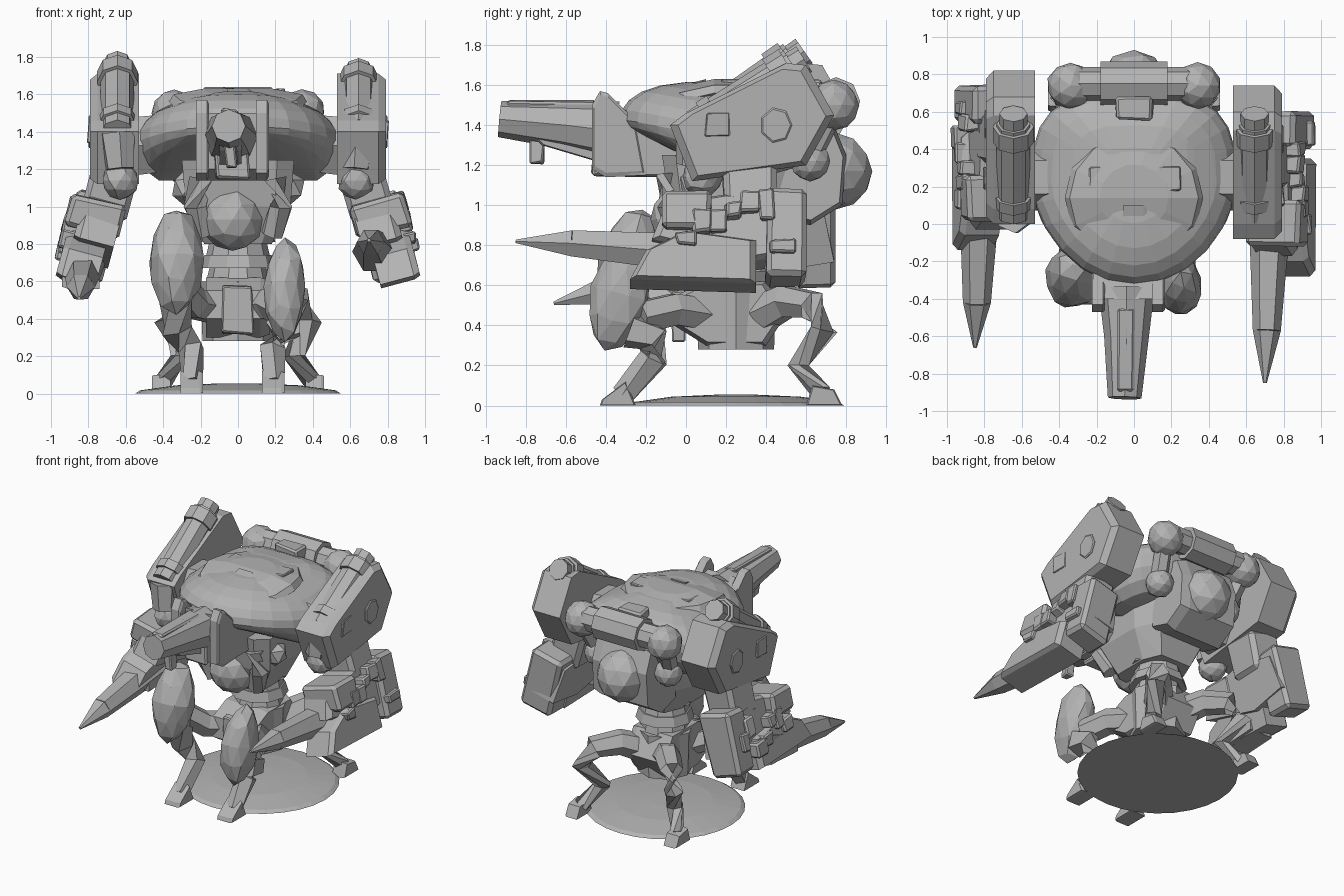
import bpy, bmesh, math, random
from mathutils import Vector, Matrix

random.seed(4)
if "Cube" in bpy.data.objects:
    bpy.data.objects.remove(bpy.data.objects["Cube"])

shade = (.45, .45, .45, 1)
grey = bpy.data.materials.new("plain grey")
grey.use_nodes = True
grey.diffuse_color = shade
grey.node_tree.nodes["Principled BSDF"].inputs["Base Color"].default_value = shade
SIDES = {"left": 1, "right": -1}


def finish(name, bm, place=Matrix()):
    bm.transform(place)
    bmesh.ops.recalc_face_normals(bm, faces=bm.faces)
    mesh = bpy.data.meshes.new(name)
    bm.to_mesh(mesh)
    bm.free()
    mesh.materials.append(grey)
    part = bpy.data.objects.new(name, mesh)
    bpy.context.collection.objects.link(part)


def circle(count):
    return [(math.cos(math.tau * k / count), math.sin(math.tau * k / count)) for k in range(count)]


def hull(name, points, place=Matrix()):
    """Convex faceted solid around points."""
    bm = bmesh.new()
    for point in points:
        bm.verts.new(point)
    result = bmesh.ops.convex_hull(bm, input=bm.verts)
    inner = [item for item in result["geom_interior"] if isinstance(item, bmesh.types.BMVert)]
    bmesh.ops.delete(bm, geom=inner, context="VERTS")
    finish(name, bm, place)


def slab(name, inner, outer, profile, place=Matrix()):
    """Side profile (y, z) spanning inner to outer x, with a chamfered outer face."""
    middle = sum((Vector(p) for p in profile), Vector((0, 0))) / len(profile)
    shoulder = inner + (outer - inner) * .85
    points = []
    for p in profile:
        small = middle.lerp(Vector(p), .9)
        points += [(inner, *p), (shoulder, *p), (outer, *small)]
    hull(name, points, place)


def block(name, centre, size, place=Matrix(), wobble=.01):
    """Chamfered, slightly irregular box."""
    bm = bmesh.new()
    bmesh.ops.create_cube(bm, size=1)
    for v in bm.verts:
        v.co = Vector(c + s * a + random.uniform(-wobble, wobble) for c, s, a in zip(centre, size, v.co))
    bmesh.ops.bevel(bm, geom=bm.edges[:], offset=min(size) / 8, segments=1, affect="EDGES")
    finish(name, bm, place)


def ball(name, centre, radius, scale=(1, 1, 1), wobble=.03, detail=2, place=Matrix()):
    bm = bmesh.new()
    bmesh.ops.create_icosphere(bm, subdivisions=detail, radius=radius)
    for v in bm.verts:
        bump = random.uniform(1 - wobble, 1 + wobble)
        v.co = Vector(c + s * a * bump for c, s, a in zip(centre, scale, v.co))
    finish(name, bm, place)


def limb(name, path, start, end, sides=6):
    """Faceted tube along path whose radius goes from start to end."""
    bm = bmesh.new()
    points = [Vector(p) for p in path]
    last = len(points) - 1
    rings = []
    for i, point in enumerate(points):
        along = points[min(i + 1, last)] - points[max(i - 1, 0)]
        turn = along.to_track_quat("Z", "Y")
        radius = start + (end - start) * i / last
        rings.append([bm.verts.new(point + turn @ Vector((a * radius, b * radius, 0))) for a, b in circle(sides)])
    for low, high in zip(rings, rings[1:]):
        for k in range(sides):
            bm.faces.new((low[k - 1], low[k], high[k], high[k - 1]))
    bm.faces.new(rings[0])
    bm.faces.new(rings[-1])
    finish(name, bm)


# Ground base: low round dome
base = [(.55 * a * s, .25 + .54 * b * s, .055 * math.sqrt(1 - s * s))
        for s in (1, .95, .6, .2) for a, b in circle(28)]
hull("ground_base", base)

# Carapace: pointed front with a raised lip, square back, drooping sides
shell = []
for step in range(9):
    angle = math.radians(-50 + 16 * step)
    spread = math.cos(angle) ** .6
    for a, b in circle(24):
        droop = .08 * abs(a) ** 3
        if b > 0:
            a, b, depth = math.copysign(abs(a) ** .6, a), b ** .7 * .88, .3
        else:
            b, depth = -abs(b) ** 1.2, .3 - .2 * abs(b)
        rise = .19 if angle > 0 else depth
        shell.append((.55 * a * spread, .22 + .55 * b * spread, 1.43 + rise * math.sin(angle) - droop * spread))
hull("carapace", shell)

# Raised oval on the dome with a front ridge and two hatches
plate = [(.37 * a * s, .14 + .36 * b * s, z + min(b, 0) * s * .08)
         for s, z in ((1, 1.56), (.93, 1.6), (.5, 1.63)) for a, b in circle(14)]
hull("carapace_top_plate", plate)
slab("carapace_front_ridge", -.06, .07, [(-.33, 1.43), (-.3, 1.48), (-.1, 1.58), (.1, 1.63), (.1, 1.5)])
for side, sx in SIDES.items():
    block(side + "_carapace_hatch", (sx * .17, .24, 1.6), (.15, .13, .05))
    limb(side + "_shoulder_beam", [(sx * .2, .25, 1.36), (sx * .58, .25, 1.32)], .17, .18)

# Torso, belly and ribbed waist
torso = [(x * w, .22 + y * d, z) for z, w, d in ((1.25, .3, .34), (1, .28, .3), (.8, .18, .22))
         for x, y in ((-1, -.8), (-.7, -1), (.7, -1), (1, -.8), (1, .4), (.7, 1), (-.7, 1), (-1, .4))]
hull("torso", torso)
ball("belly_ball", (-.03, -.01, .93), .17, wobble=.02)
for side, sx in SIDES.items():
    ball(side + "_rib_joint", (sx * .27, .05, 1.1), .1, wobble=.1, detail=1)
    limb(side + "_belly_hose", [(sx * .2, -.08, 1.15), (sx * .23, -.08, 1), (sx * .18, -.03, .85)], .07, .06)
for k in range(4):
    radius = .17 + .03 * (k % 2)
    limb("waist_ring", [(0, .25, .6 + .07 * k), (0, .25, .67 + .07 * k)], radius, radius * .9, 10)

# Pelvis
slab("pelvis", -.17, .17, [(-.06, .4), (-.05, .55), (.1, .62), (.4, .62), (.5, .45), (.4, .3), (.1, .3)])
limb("pelvis_drum", [(0, .25, .28), (0, .25, .6)], .19, .2, 8)
block("pelvis_front_plate", (0, -.04, .45), (.16, .06, .25))

# Head housing between two upright plates, with the nose cannon
slab("head_housing", -.22, .16, [(-.4, 1.5), (-.4, 1.2), (-.3, 1.14), (0, 1.14), (0, 1.4)])
for x in (-.19, .13):
    slab("head_side_plate", x - .035, x + .035,
         [(-.47, 1.18), (-.47, 1.5), (-.43, 1.57), (-.39, 1.56), (-.25, 1.42), (-.2, 1.15), (-.4, 1.14)])
limb("nose_cannon", [(-.04, -.35, 1.37), (-.04, -.6, 1.4), (-.05, -.93, 1.43)], .15, .09, 8)
block("nose_cannon_ridge", (-.05, -.68, 1.47), (.09, .44, .1))
slab("nose_cannon_keel", -.1, .02, [(-.8, 1.38), (-.72, 1.3), (-.45, 1.22), (-.45, 1.4)])
block("nose_cannon_grip", (-.04, -.75, 1.28), (.06, .08, .14))
block("chin", (-.03, -.42, 1.22), (.18, .1, .14))

# Back pack: box, round tank, cross pipe and side tanks
slab("back_box", -.23, .23, [(.45, 1.45), (.74, 1.4), (.8, 1.25), (.78, 1), (.62, .9), (.45, .95)])
ball("round_tank", (0, .74, 1.17), .19)
limb("cross_pipe", [(-.3, .75, 1.52), (.3, .75, 1.52)], .09, .09, 8)
limb("cross_pipe_sleeve", [(-.18, .75, 1.52), (.18, .75, 1.52)], .12, .12, 8)
block("pipe_clamp", (0, .62, 1.58), (.2, .12, .1))
for side, sx in SIDES.items():
    ball(side + "_pipe_end", (sx * .34, .74, 1.5), .125)
    ball(side + "_lower_tank", (sx * .29, .62, 1.22), .1)
    limb(side + "_pipe_strut", [(sx * .34, .72, 1.45), (sx * .3, .62, 1.25)], .06, .06)

# Shoulder pads carrying sloped tubes
pad = [(-.08, 1.4), (0, 1.46), (.5, 1.71), (.6, 1.7), (.74, 1.45), (.6, 1.2), (.2, 1.17), (.03, 1.12)]
for side, sx in SIDES.items():
    shift = Matrix.Translation((0, .04 - .04 * sx, 0))
    slab(side + "_shoulder_pad", sx * .53, sx * .79, pad, shift)
    block(side + "_pad_square_port", (sx * .78, .16, 1.4), (.04, .12, .11), shift)
    slab(side + "_pad_round_port", sx * .76, sx * .8, [(.45 + .08 * a, 1.4 + .09 * b) for a, b in circle(7)], shift)

    low, high = Vector((sx * .645, .05, 1.39)), Vector((sx * .645, .59, 1.75 - .02 * sx))

    def tube_piece(label, first, final, radius):
        limb(side + label, [low.lerp(high, first), low.lerp(high, final)], radius, radius, 8)

    tube_piece("_pad_tube", 0, .9, .09)
    tube_piece("_tube_collar", .1, .2, .105)
    tube_piece("_tube_head", .72, .87, .11)
    tube_piece("_tube_cap", .87, 1, .075)
    ball(side + "_elbow_ball", (sx * .63, .08, 1.14), .1, wobble=.06)
    limb(side + "_pad_strut", [low, (sx * .63, .03, 1.2)], .1, .08)

# Weapon arms, leaning outward towards the bottom
for side, sx in SIDES.items():
    pivot = Vector((.8, 0, .82))
    place = (Matrix.Diagonal((sx, 1, 1, 1)) @ Matrix.Translation(pivot + Vector((0, .07 - .07 * sx, 0)))
             @ Matrix.Rotation(math.radians(-15), 4, "Y") @ Matrix.Translation(-pivot))
    slab(side + "_arm_lower", .7, .92, [(-.28, .6), (-.2, .75), (0, .85), (.35, .8), (.35, .58)], place)
    slab(side + "_arm_middle", .66, .88, [(-.17, .82), (-.1, 1), (.2, 1.05), (.55, 1), (.6, .75), (.3, .7)], place)
    block(side + "_arm_rear_plate", (.8, .5, .84), (.25, .2, .46), place)
    block(side + "_arm_upper_link", (.76, .32, 1.1), (.24, .27, .28), place)
    block(side + "_arm_front_cover", (.8, 0, .95), (.3, .24, .18), place)
    for k in range(7):
        spot = (.9, .08 * k, random.uniform(.72, 1))
        block(side + "_arm_fitting", spot, (.1, random.uniform(.07, .14), random.uniform(.07, .16)), place)

# Gun blades: thick barrel, then a tapering spike
barrels = {"left": [(.73, .1, .76), (.72, -.2, .78), (.71, -.57, .81), (.7, -.85, .82)],
           "right": [(-.83, .3, .69), (-.83, -.05, .63), (-.84, -.42, .57), (-.85, -.66, .51)]}
for side, path in barrels.items():
    limb(side + "_gun_barrel", path[:3], .12, .075)
    limb(side + "_gun_spike", path[2:], .075, .01)
slab("right_gun_shroud", -.74, -.94, [(0, .56), (0, .72), (.35, .82), (.35, .58)])

# Front legs: tall knee guard, thigh, bent shin and pointed foot
knees = {"left": Vector((.25, -.33, .56)), "right": Vector((-.33, -.29, .71))}
for side, knee in knees.items():
    tilt = Matrix.Translation(knee) @ Matrix.Rotation(math.radians(-15), 4, "X")
    ball(side + "_knee_guard", (0, 0, 0), 1, (abs(knee.x) * .45, .15, .28), .08, 2, tilt)
    limb(side + "_front_thigh", [(knee.x * .3, .12, .45), (knee.x * .7, -.06, .48), knee + Vector((0, .1, -.12))], .09, .09)
    ankle = knee.x * .75
    limb(side + "_front_shin", [knee + Vector((0, .05, -.18)), (knee.x, -.17, .34), (ankle, -.16, .24), (ankle, -.32, .05)],
         .1, .06, 5)
    slab(side + "_front_foot", ankle - .06, ankle + .06, [(-.43, 0), (-.42, .03), (-.3, .12), (-.25, 0)])

# Hind legs, folded backward
for side, sx in SIDES.items():
    limb(side + "_hind_leg", [(sx * .1, .38, .46), (sx * .2, .5, .52), (sx * .32, .63, .5), (sx * .38, .69, .38),
                              (sx * .3, .56, .2), (sx * .4, .68, .06)], .1, .05, 6)
    slab(side + "_hind_foot", sx * .36, sx * .46, [(.6, 0), (.63, .1), (.74, .08), (.78, 0)])
